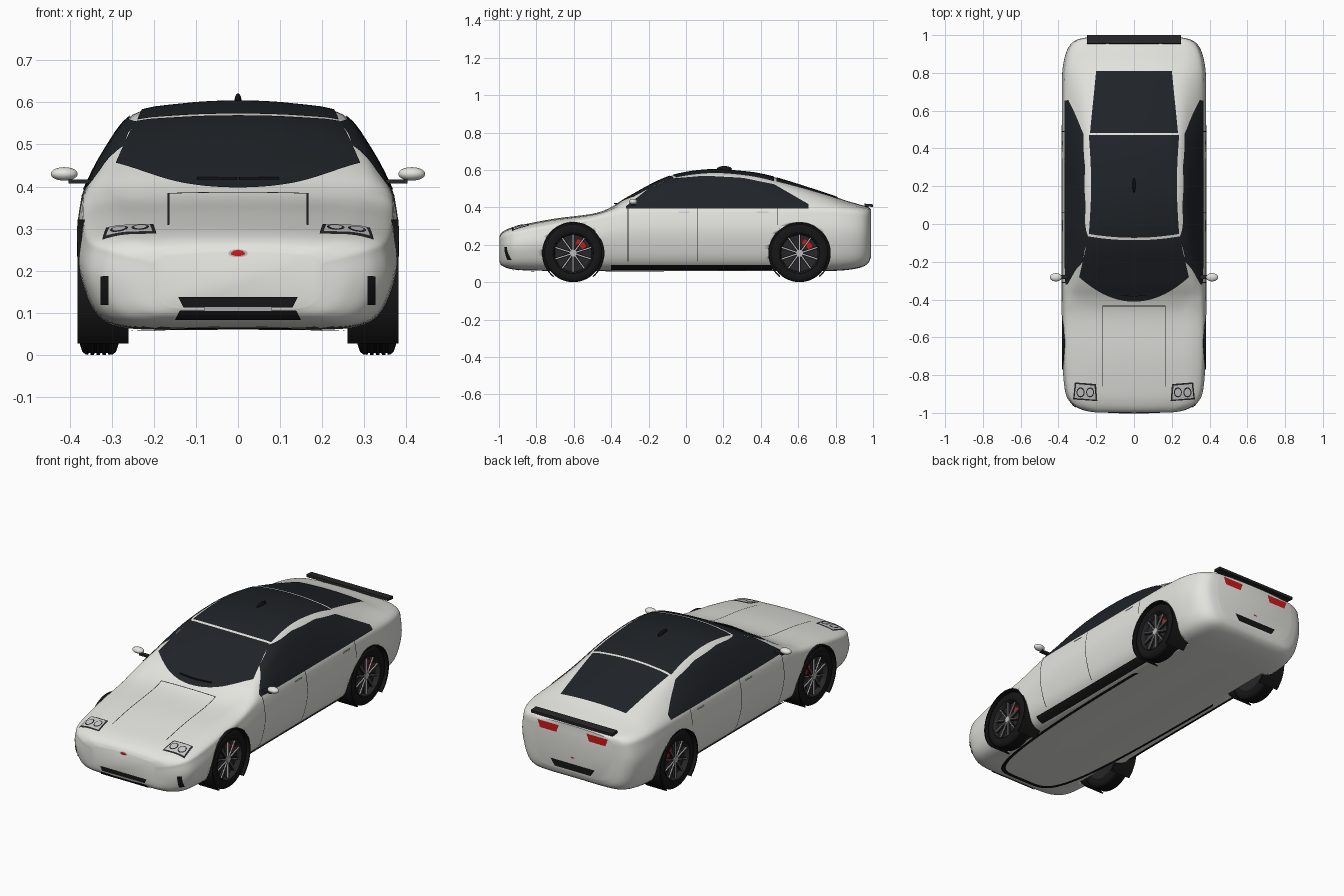
import bpy, bmesh, math
from mathutils import Vector, Matrix
from mathutils.bvhtree import BVHTree

if "Cube" in bpy.data.objects:
    bpy.data.objects.remove(bpy.data.objects["Cube"])

COL = {"paint": (.78, .78, .74), "glass": (.014, .017, .021), "black": (.008, .008, .009),
       "trim": (.02, .02, .022), "silver": (.5, .5, .52), "red": (.6, .01, .01), "lens": (.62, .63, .64)}
MATS = {}
for k, c in COL.items():
    MATS[k] = bpy.data.materials.new(k)
    MATS[k].diffuse_color = (*c, 1)


def make(name, bm, mat, angle=35):
    me = bpy.data.meshes.new(name)
    bm.to_mesh(me)
    bm.free()
    me.materials.append(MATS[mat])
    ob = bpy.data.objects.new(name, me)
    bpy.context.collection.objects.link(ob)
    bpy.ops.object.select_all(action='DESELECT')
    ob.select_set(True)
    bpy.context.view_layer.objects.active = ob
    bpy.ops.object.shade_smooth_by_angle(angle=math.radians(angle))
    return ob


def add_box(bm, size, mtx):
    bmesh.ops.create_cube(bm, size=1, matrix=mtx @ Matrix.Diagonal((*size, 1)))


def box(name, c, size, mat, rot=Matrix()):
    bm = bmesh.new()
    add_box(bm, size, Matrix.Translation(c) @ rot)
    return make(name, bm, mat)


def ball(name, c, size, mat):
    bm = bmesh.new()
    bmesh.ops.create_uvsphere(bm, u_segments=24, v_segments=14, radius=1,
                              matrix=Matrix.Translation(c) @ Matrix.Diagonal((*size, 1)))
    return make(name, bm, mat)


def ring(x0, x1, r0, r1):
    return [(x0, r0), (x0, r1), (x1, r1), (x1, r0)]


def lathe(name, prof, c, mat, s=1, a0=0, a1=360, steps=48):
    """Spin a closed (x, radius) profile about the axle."""
    bm = bmesh.new()
    full = a1 - a0 == 360
    rows = []
    for i in range(steps if full else steps + 1):
        a = math.radians(a0 + (a1 - a0) * i / steps)
        rows.append([bm.verts.new((c[0] + s * x, c[1] + r * math.cos(a), c[2] + r * math.sin(a))) for x, r in prof])
    n = len(prof)
    for i in range(steps):
        p, q = rows[i], rows[(i + 1) % len(rows)]
        for j in range(n):
            bm.faces.new((p[j], p[(j + 1) % n], q[(j + 1) % n], q[j]))
    if not full:
        bm.faces.new(rows[0])
        bm.faces.new(rows[-1])
    bmesh.ops.remove_doubles(bm, verts=bm.verts, dist=1e-5)
    bmesh.ops.recalc_face_normals(bm, faces=bm.faces)
    return make(name, bm, mat)


def spline(a, b, c, d, t):
    return .5 * (2 * b + (c - a) * t + (2 * a - 5 * b + 4 * c - d) * t * t + (3 * b - a - 3 * c + d) * t ** 3)


# Body stations: y, half width, shoulder height, roof edge half width, top height
ST = [(-.998, .2, .222, .12, .245), (-.985, .27, .24, .16, .266), (-.95, .332, .26, .2, .286),
      (-.88, .366, .278, .22, .306), (-.7, .38, .312, .23, .34), (-.5, .383, .345, .24, .366),
      (-.4, .383, .372, .27, .4), (-.3, .383, .392, .29, .46), (-.1, .383, .4, .265, .562),
      (.1, .383, .4, .25, .6), (.28, .383, .4, .248, .594), (.45, .383, .4, .242, .567),
      (.74, .382, .394, .24, .477), (.85, .374, .388, .24, .438), (.93, .35, .378, .235, .415),
      (.972, .31, .367, .22, .402), (.988, .25, .355, .19, .39)]


def section(y, w, zs, wt, zt):
    ws = w - .021 * min(1, (w - .18) / .2)
    zb = .06 + (.27 if y < 0 else .55) * (.383 - w)
    ze = zt - .005 - .025 * max(0, (zt - .36) / .24)
    h = zs - zb
    low = [(0, 0), (.55, 0), (.78, .04), (.9, .17), (.97, .41), (1, .65)]
    half = [(a * w, zb + b * h) for a, b in low]
    half += [(.6 * w + .4 * ws, zb + .88 * h), (ws, zs), ((ws + wt) / 2 + .008, (zs + ze) / 2 + .006),
             (wt, ze), (.55 * wt, ze + .75 * (zt - ze)), (0, zt)]
    return [Vector((x, y, z)) for x, z in half + [(-x, z) for x, z in half[-2:0:-1]]]


# Lofted body shell
cage = [section(*s) for s in ST]
fine = []
for i in range(len(cage) - 1):
    four = [cage[max(i - 1, 0)], cage[i], cage[i + 1], cage[min(i + 2, len(cage) - 1)]]
    for k in range(6):
        fine.append([spline(*p, k / 6) for p in zip(*four)])
fine.append(cage[-1])
bm = bmesh.new()
rings = []
for r in fine:
    n = len(r)
    rings.append([bm.verts.new(spline(r[j - 1], r[j], r[(j + 1) % n], r[(j + 2) % n], k / 4))
                  for j in range(n) for k in range(4)])
for p, q in zip(rings, rings[1:]):
    for j in range(len(p)):
        bm.faces.new((p[j - 1], p[j], q[j], q[j - 1]))
bm.faces.new(rings[0])
bm.faces.new(rings[-1])
bmesh.ops.recalc_face_normals(bm, faces=bm.faces)
TREE = BVHTree.FromBMesh(bm)
body = make("body_shell", bm, "paint", 40)

# Wheel arch cut-outs
WHEELS = [(s, y) for s in (1, -1) for y in (-.603, .607)]
for s, y in WHEELS:
    cut = lathe("arch_cutter", ring(.25, .5, 0, .164), (0, y, .155), "black", s)
    bpy.context.view_layer.objects.active = body
    mod = body.modifiers.new("arch", 'BOOLEAN')
    mod.operation, mod.solver, mod.material_mode, mod.object = 'DIFFERENCE', 'EXACT', 'TRANSFER', cut
    bpy.ops.object.modifier_apply(modifier=mod.name)
    bpy.data.objects.remove(cut)

RAYS = {"top": lambda a, b: ((a, b, 2), (0, 0, -1)), "under": lambda a, b: ((a, b, -2), (0, 0, 1)),
        "front": lambda a, b: ((a, -2, b), (0, 1, 0)), "back": lambda a, b: ((a, 2, b), (0, -1, 0)),
        "right": lambda a, b: ((2, a, b), (-1, 0, 0)), "left": lambda a, b: ((-2, a, b), (1, 0, 0))}


def patch(name, f, view, mat, nu=12, nv=4, off=.003):
    """Panel laid on the body: f(u, v) gives its outline in the chosen view."""
    bm = bmesh.new()
    g = []
    for i in range(nu + 1):
        row = []
        for j in range(nv + 1):
            o, d = map(Vector, RAYS[view](*f(i / nu, j / nv)))
            p, nrm, _, _ = TREE.ray_cast(o, d)
            if p is None:
                p, nrm, _, _ = TREE.find_nearest(o + 2 * d)
            row.append(bm.verts.new(p + nrm * off))
        g.append(row)
    for i in range(nu):
        for j in range(nv):
            bm.faces.new((g[i][j], g[i + 1][j], g[i + 1][j + 1], g[i][j + 1]))
    bmesh.ops.remove_doubles(bm, verts=bm.verts, dist=1e-5)
    bm.normal_update()
    if sum(fc.normal.dot(d) for fc in bm.faces) > 0:
        bmesh.ops.reverse_faces(bm, faces=bm.faces)
    return make(name, bm, mat)


def trap(x0, x1, z0, z1, grow=0):
    """Symmetric panel outline; grow widens its top edge at both ends."""
    return lambda u, v: (x0 + (x1 - x0) * u + grow * v * (2 * u - 1), z0 + (z1 - z0) * v)


def flip(f, s):
    return lambda u, v: (s * f(u, v)[0], f(u, v)[1])


def oval(x, y, rx, ry):
    return lambda u, v: (x + rx * v * math.cos(u * math.tau), y + ry * v * math.sin(u * math.tau))


# Windscreen, roof and rear glass
def screen(u, v):
    t = 2 * u - 1
    return t * (.29 - .05 * v), (1 - v) * (-.41 + .13 * t * t) + v * (-.085 + .02 * t * t)


def roof(u, v):
    t = 2 * u - 1
    return t * (.238 - .012 * math.sin(v * math.pi)), (1 - v) * (-.072 + .02 * t * t) + v * .47


patch("windscreen", screen, "top", "glass", 36, 24)
patch("roof_panel", roof, "top", "glass", 30, 30)
patch("rear_window", trap(-.232, .232, .482, .81, -.032), "top", "glass", 30, 24)
TOP = [(-.32, .405), (-.2, .497), (-.08, .551), (.1, .567), (.3, .556), (.47, .522), (.655, .415)]


def side_glass(u, v):
    y = -.32 + .975 * u
    for (a, za), (b, zb) in zip(TOP, TOP[1:]):
        if y <= b + 1e-6:
            break
    return y, .392 + v * (za + (zb - za) * (y - a) / (b - a) - .392)


def lamp_shape(m):
    """Headlight outline shrunk by margin m."""
    return lambda u, v: (.194 + m + (.128 - 2 * m) * u + .007 * v * (1 - 2.3 * u),
                         -.937 + m + .009 * u + (.09 - 2 * m) * v)


for s, side in ((1, "right"), (-1, "left")):
    # Side glass, door seams, handles and sill
    patch(side + "_side_glass", side_glass, side, "glass", 48, 14)
    for y, z0 in ((-.31, .11), (.06, .11), (.49, .305)):
        patch(side + "_door_seam", trap(y - .002, y + .002, z0, .392), side, "trim", 1, 14, .0015)
    for y in (-.01, .41):
        patch(side + "_door_handle", trap(y - .03, y + .03, .368, .376), side, "lens", 4, 2, .005)
    patch(side + "_sill", trap(-.40, .46, .07, .096), side, "black", 24, 3, .006)
    # Bonnet seam, headlight, intake slot and tail light
    patch(side + "_bonnet_seam", flip(trap(.163, .167, -.86, -.432), s), "top", "trim", 1, 24, .0015)
    patch(side + "_headlight_frame", flip(lamp_shape(0), s), "top", "trim", 12, 8, .002)
    patch(side + "_headlight", flip(lamp_shape(.008), s), "top", "lens", 12, 8, .0045)
    for x in (.232, .282):
        patch(side + "_lamp_rim", oval(s * x, -.89, .021, .026), "top", "trim", 20, 3, .006)
        patch(side + "_lamp", oval(s * x, -.89, .016, .02), "top", "lens", 20, 3, .0075)
    patch(side + "_intake_slot", flip(trap(.306, .325, .12, .187), s), "front", "black", 3, 8)
    patch(side + "_tail_light", flip(trap(.1, .2, .332, .372, .015), s), "back", "red", 10, 4)
    # Door mirror, spoiler post and wiper
    box(side + "_mirror_arm", (s * .368, -.28, .412), (.07, .022, .01), "trim")
    ball(side + "_mirror", (s * .413, -.282, .43), (.032, .022, .016), "paint")
    box(side + "_spoiler_post", (s * .14, .965, .398), (.016, .022, .03), "trim")
    box(side + "_wiper", (s * .05, -.375, .42), (.095, .008, .006), "black", Matrix.Rotation(s * .12, 4, 'Z'))

# Nose, grille and rear details
patch("bonnet_rear_seam", trap(-.167, .167, -.435, -.431), "top", "trim", 20, 1, .0015)
patch("upper_grille", trap(-.13, .13, .113, .137, .012), "front", "black", 16, 3, .004)
patch("grille_bar", trap(-.08, .08, .106, .114), "front", "silver", 12, 1, .005)
patch("lower_grille", trap(-.15, .15, .086, .107, -.012), "front", "black", 16, 3, .004)
for nm, view, z, k in (("nose", "front", .241, 1), ("tail", "back", .215, .6)):
    patch(nm + "_oval_rim", oval(0, z, .023 * k, .009 * k), view, "silver", 20, 2, .003)
    patch(nm + "_oval", oval(0, z, .017 * k, .006 * k), view, "red", 20, 2, .0045)
patch("rear_vent", trap(-.11, .11, .143, .18, .025), "back", "black", 12, 3)
box("spoiler_blade", (0, .977, .411), (.5, .045, .014), "trim", Matrix.Rotation(-.08, 4, 'X'))
ball("roof_aerial", (0, .205, .605), (.008, .04, .016), "black")


# Curved strip under the floor
def floor_strip(u, v):
    a = (2 * u - 1) * math.pi / 2
    return (math.copysign(abs(math.sin(a)) ** .6, a) * (.27 - .016 * v),
            -.93 + 1.25 * (1 - math.cos(a)) ** 1.5 + .025 * v)


patch("floor_strip", floor_strip, "under", "black", 60, 2, .004)

# Wheels: tyre profile with four tread grooves
TYRE = [(.29, .108), (.284, .13), (.29, .148), (.298, .154)]
for k in range(4):
    g = .308 + .014 * k
    TYRE += [(g, .155), (g + .001, .15), (g + .005, .15), (g + .006, .155)]
TYRE += [(.362, .154), (.37, .148), (.376, .13), (.37, .108)]
RIM = [(.29, .109), (.368, .111), (.372, .106), (.366, .101), (.345, .098), (.335, 0), (.29, 0)]
for s, y in WHEELS:
    c = (0, y, .155)
    nm = ("right_" if s > 0 else "left_") + ("front_" if y < 0 else "rear_")
    lathe(nm + "arch_trim", ring(.26, .382, .16, .167), c, "black", s, -50, 230)
    lathe(nm + "tyre", TYRE, c, "black", s)
    lathe(nm + "rim", RIM, c, "trim", s)
    lathe(nm + "brake_disc", ring(.33, .345, 0, .07), c, "trim", s)
    lathe(nm + "caliper", ring(.336, .352, .052, .082), c, "red", s, 25, 75, 10)
    lathe(nm + "hub", ring(.34, .366, 0, .018), c, "silver", s, steps=20)
    for part, w, dx, mat in (("spokes", .013, .353, "trim"), ("spoke_faces", .005, .36, "silver")):
        bm = bmesh.new()
        for k in range(10):
            turn = Matrix.Translation(c) @ Matrix.Rotation(k * math.tau / 10, 4, 'X')
            add_box(bm, (.01, w, .088), turn @ Matrix.Translation((s * dx, 0, .06)))
        make(nm + part, bm, mat)

for m in bpy.data.materials:
    if m.users and not m.is_grease_pencil:
        m.use_nodes = True
        m.node_tree.nodes["Principled BSDF"].inputs["Base Color"].default_value = m.diffuse_color
